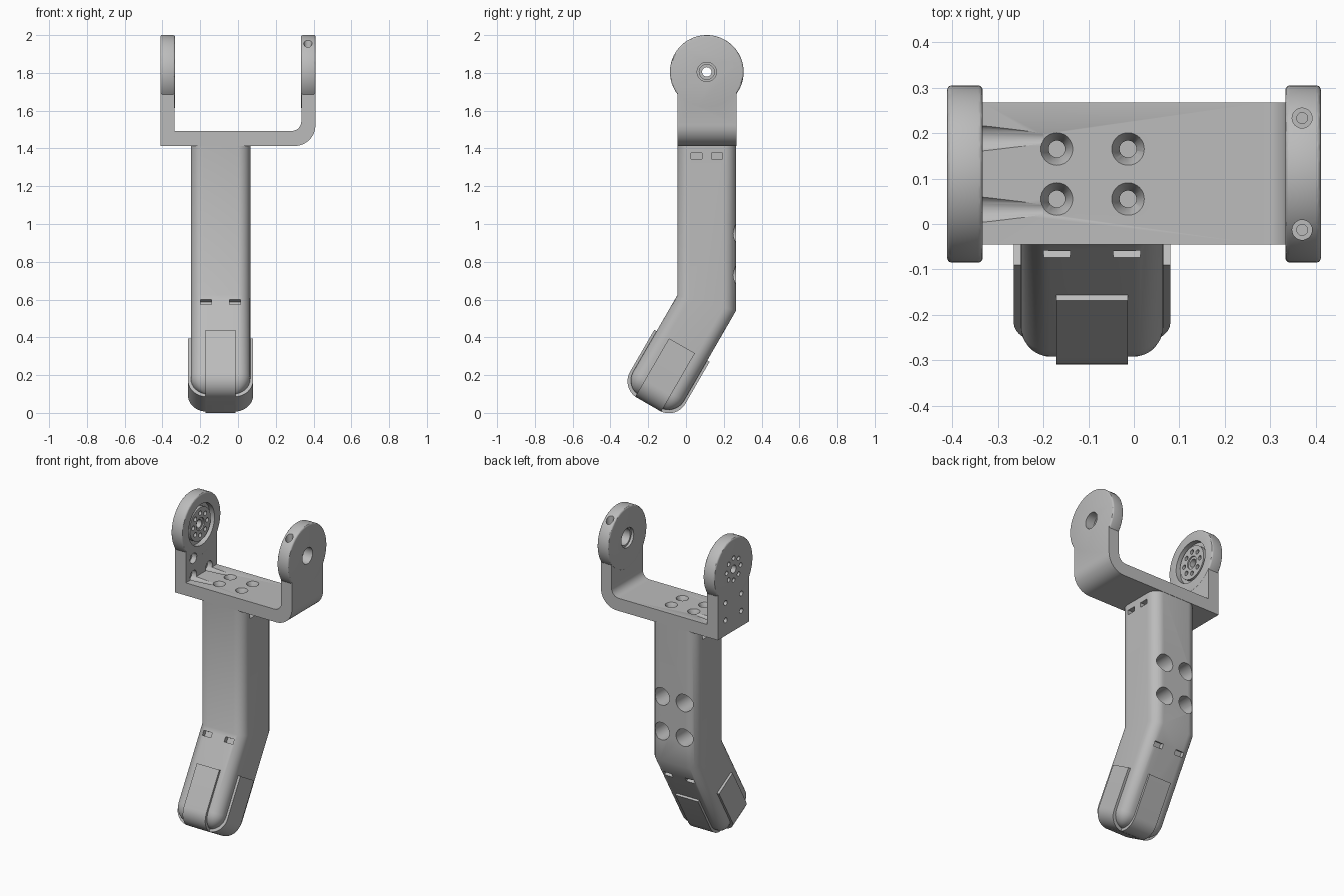
import bpy, bmesh, math
from mathutils import Vector, Matrix

if "Cube" in bpy.data.objects:
    bpy.data.objects.remove(bpy.data.objects["Cube"])

CX, CY = -0.0925, 0.11            # finger axis
BEND_Z, TILT = 0.583, math.radians(30)
DISC_Z, DISC_R = 1.805, 0.195     # round bracket ends

grey = bpy.data.materials.new("plain_grey")
grey.diffuse_color = (0.5, 0.5, 0.5, 1)
grey.use_nodes = True
grey.node_tree.nodes["Principled BSDF"].inputs["Base Color"].default_value = grey.diffuse_color


def new_object(name, bm):
    bmesh.ops.recalc_face_normals(bm, faces=bm.faces[:])
    me = bpy.data.meshes.new(name)
    bm.to_mesh(me)
    bm.free()
    me.materials.append(grey)
    ob = bpy.data.objects.new(name, me)
    bpy.context.collection.objects.link(ob)
    return ob


def activate(ob):
    bpy.ops.object.select_all(action='DESELECT')
    ob.select_set(True)
    bpy.context.view_layer.objects.active = ob


def boolean(target, other, op='DIFFERENCE'):
    m = target.modifiers.new("bool", 'BOOLEAN')
    m.operation, m.object, m.solver = op, other, 'EXACT'
    activate(target)
    bpy.ops.object.modifier_apply(modifier=m.name)
    bpy.data.objects.remove(other)


def cyl(p0, p1, r0, r1=None, n=32, bevel=0, name="cutter"):
    p0, p1 = Vector(p0), Vector(p1)
    d = p1 - p0
    bm = bmesh.new()
    mat = Matrix.Translation((p0 + p1) / 2) @ d.to_track_quat('Z', 'Y').to_matrix().to_4x4()
    bmesh.ops.create_cone(bm, cap_ends=True, segments=n, radius1=r0,
                          radius2=r0 if r1 is None else r1, depth=d.length, matrix=mat)
    if bevel:
        rims = [e for e in bm.edges if any(len(f.verts) > 4 for f in e.link_faces)]
        bmesh.ops.bevel(bm, geom=rims, offset=bevel, segments=3, profile=0.5, affect='EDGES')
    return new_object(name, bm)


def box(center, size, rot=0.0):
    bm = bmesh.new()
    mat = Matrix.Translation(center) @ Matrix.Rotation(rot, 4, 'X') @ Matrix.Diagonal((*size, 1))
    bmesh.ops.create_cube(bm, size=1, matrix=mat)
    return new_object("cutter", bm)


def prism(name, pts, offset):
    """Extrude a closed outline of 3D points along offset."""
    bm = bmesh.new()
    f = bm.faces.new([bm.verts.new(p) for p in pts])
    ext = bmesh.ops.extrude_face_region(bm, geom=[f])
    bmesh.ops.translate(bm, vec=offset, verts=[v for v in ext["geom"] if isinstance(v, bmesh.types.BMVert)])
    return new_object(name, bm)


def arc(cx, cy, r, a0, a1, n=10):
    return [(cx + r * math.cos(math.radians(a0 + (a1 - a0) * i / n)),
             cy + r * math.sin(math.radians(a0 + (a1 - a0) * i / n))) for i in range(n + 1)]


def rounded_rect(a, b, r):
    out = []
    for sx, sy, a0 in ((1, 1, 0), (-1, 1, 90), (-1, -1, 180), (1, -1, 270)):
        out += arc(sx * (a - r), sy * (b - r), r, a0, a0 + 90, 8)
    return out


def tip(x, n, t):
    """Point in the tilted fingertip: n towards its front, t along its length."""
    s, c = math.sin(TILT), math.cos(TILT)
    return Vector((CX + x, CY - s * t - c * n, BEND_Z - c * t + s * n))


# --- U bracket: sharp left corner, rounded right corner
outline = [(-0.41, 1.80), (-0.41, 1.413)] + arc(0.30, 1.523, 0.11, -90, 0) + [(0.41, 1.80), (0.335, 1.80)]
outline += arc(0.285, 1.543, 0.05, 0, -90) + [(-0.335, 1.493), (-0.335, 1.80)]
bracket = prism("bracket", [(x, -0.045, z) for x, z in outline], (0, 0.312, 0))
for x0, x1 in ((-0.411, -0.333), (0.333, 0.411)):
    boolean(bracket, cyl((x0, CY, DISC_Z), (x1, CY, DISC_Z), DISC_R, n=96, bevel=0.01), 'UNION')

# countersunk holes in the bracket base
for x in (-0.17, -0.013):
    for y in (0.055, 0.165):
        boolean(bracket, cyl((x, y, 1.455), (x, y, 1.4935), 0.018, 0.036))
        boolean(bracket, cyl((x, y, 1.39), (x, y, 1.47), 0.0185))

# screw holes in the left arm, the lower pair leaving tapered grooves in the base
for y in (CY - 0.0785, CY + 0.0785):
    for z in (1.51, 1.62):
        boolean(bracket, cyl((-0.45, y, z), (-0.35, y, z), 0.016))
        boolean(bracket, cyl((-0.37, y, z), (-0.20, y, z), 0.036, 0.02))

# servo wheel recess in the left arm
boolean(bracket, cyl((-0.365, CY, DISC_Z), (-0.30, CY, DISC_Z), 0.13, n=64))
wheel = cyl((-0.375, CY, DISC_Z), (-0.342, CY, DISC_Z), 0.105, n=64, name="servo_wheel")
boolean(wheel, cyl((-0.35, CY, DISC_Z), (-0.33, CY, DISC_Z), 0.04))
boolean(bracket, wheel, 'UNION')
boolean(bracket, cyl((-0.45, CY, DISC_Z), (-0.30, CY, DISC_Z), 0.025))
for i in range(8):
    a = math.tau * i / 8
    y, z = CY + 0.07 * math.cos(a), DISC_Z + 0.07 * math.sin(a)
    boolean(bracket, cyl((-0.45, y, z), (-0.30, y, z), 0.014, n=20))

# pivot hole and top screw holes in the right arm
boolean(bracket, cyl((0.30, CY, DISC_Z), (0.45, CY, DISC_Z), 0.051, n=48))
boolean(bracket, cyl((0.30, CY, DISC_Z), (0.35, CY, DISC_Z), 0.062, n=48))
for y in (CY - 0.123, CY + 0.123):
    boolean(bracket, cyl((0.37, y, 1.90), (0.37, y, 2.05), 0.022))
    boolean(bracket, cyl((0.37, y, 1.85), (0.37, y, 1.95), 0.012))

# --- Finger: rounded tube, mitred bend, domed tip
A, B, R, DOME, LENGTH = 0.1575, 0.155, 0.065, 0.095, 0.605
section = rounded_rect(A, B, R)
rings = [[(CX + x, CY + y, 1.413) for x, y in section],
         [(CX + x, CY + y, BEND_Z - y * math.tan(TILT / 2)) for x, y in section]]
for i in range(9):
    a = math.pi / 2 * i / 8
    s = DOME * (1 - math.cos(a))
    t = LENGTH - DOME + DOME * math.sin(a)
    rings.append([tip(x, -y, t) for x, y in rounded_rect(A - s, B - s, max(R - s, 0.01))])
bm = bmesh.new()
loops = [[bm.verts.new(p) for p in ring] for ring in rings]
count = len(section)
for lo, hi in zip(loops, loops[1:]):
    for i in range(count):
        j = (i + 1) % count
        bm.faces.new((lo[i], lo[j], hi[j], hi[i]))
bm.faces.new(loops[0])
bm.faces.new(loops[-1])
finger = new_object("finger", bm)

# screw holes in the back of the finger
for x in (CX - 0.0785, CX + 0.0785):
    for z in (0.73, 0.95):
        boolean(finger, cyl((x, 0.12, z), (x, 0.35, z), 0.055))
# tie slots at the top sides and below the bend
for s in (-1, 1):
    for u in (-1, 1):
        boolean(finger, box((CX + s * 0.155, CY + u * 0.055, 1.36), (0.07, 0.058, 0.03)))
        boolean(finger, box(tip(u * 0.077, s * 0.152, 0.085), (0.06, 0.05, 0.03), -TILT))

# --- Grip straps: two crossing U shaped bands over the fingertip
def band(half):
    r, end = 0.1, 0.62
    return ([(-half, 0.263)] + arc(-half + r, end - r, r, 180, 90)
            + arc(half - r, end - r, r, 90, 0) + [(half, 0.263)])

W = 0.079
front_strap = prism("front_back_strap", [tip(-W, n, t) for n, t in band(0.169)], (2 * W, 0, 0))
side_strap = prism("side_strap", [tip(x, -W, t) for x, t in band(0.1725)], tip(0, W, 0) - tip(0, -W, 0))

for ob in (bracket, finger, front_strap, side_strap):
    activate(ob)
    bpy.ops.object.shade_smooth_by_angle(angle=math.radians(30))
